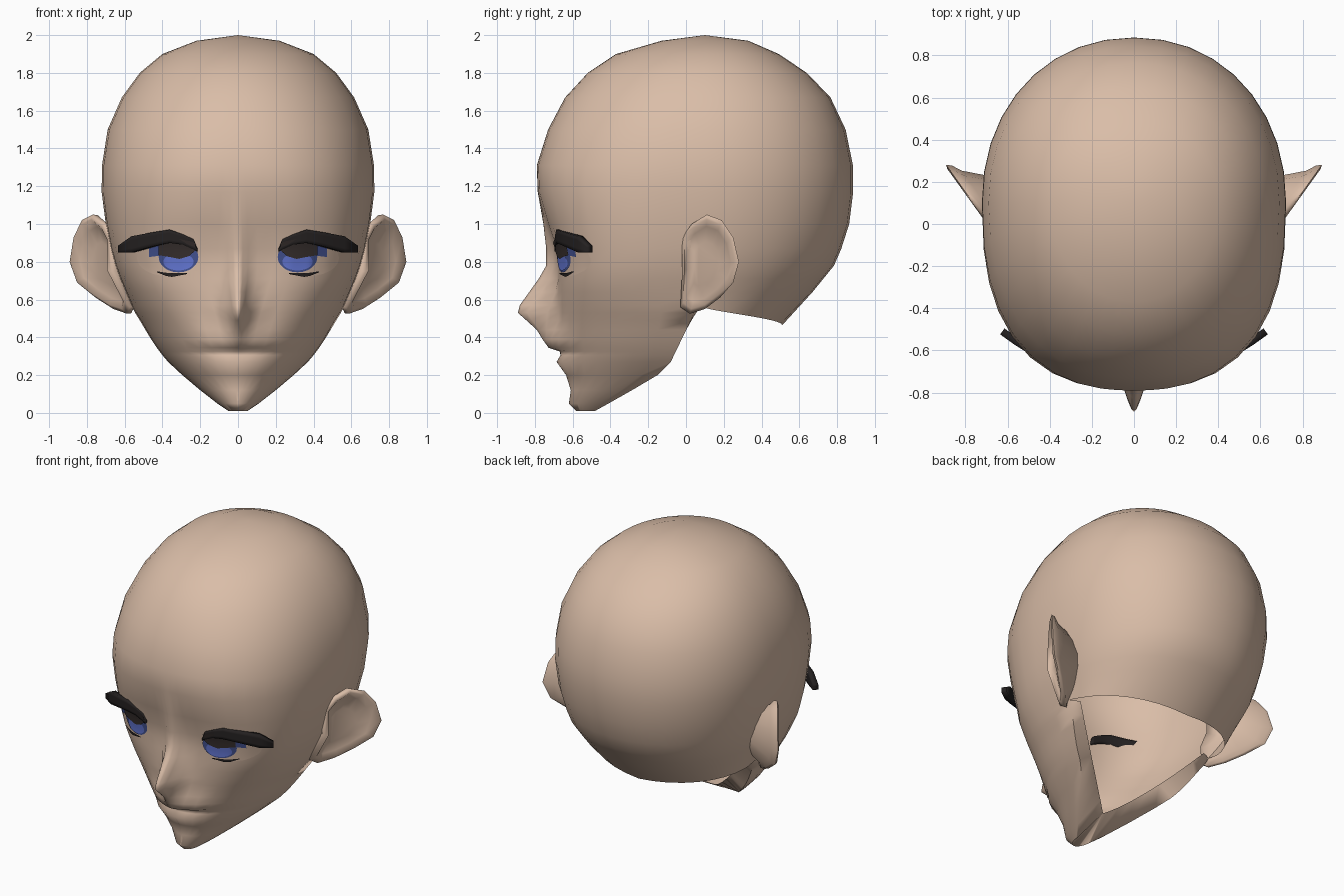
import bpy, bmesh, math
from mathutils import Vector
from mathutils.bvhtree import BVHTree

cube = bpy.data.objects.get("Cube")
if cube:
    bpy.data.objects.remove(cube, do_unlink=True)


def material(name, colour):
    mat = bpy.data.materials.new(name)
    mat.use_nodes = True
    mat.diffuse_color = (*colour, 1)
    mat.node_tree.nodes["Principled BSDF"].inputs["Base Color"].default_value = (*colour, 1)
    return mat


skin = material("skin", (0.70, 0.51, 0.39))
lash_black = material("lash_black", (0.018, 0.015, 0.015))
pupil_brown = material("pupil_brown", (0.04, 0.03, 0.028))
iris_dark = material("iris_dark_blue", (0.06, 0.09, 0.30))
iris_light = material("iris_light_blue", (0.13, 0.19, 0.68))


def lerp_table(table, key):
    """Linear lookup in a list of (key, value) pairs with rising keys."""
    if key <= table[0][0]:
        return table[0][1]
    for (k0, v0), (k1, v1) in zip(table, table[1:]):
        if key <= k1:
            return v0 + (v1 - v0) * (key - k0) / (k1 - k0)
    return table[-1][1]


def finish(name, bm, mat, angle=60, thickness=0):
    """Turn half a bmesh into a mirrored, smooth shaded object."""
    mesh = bpy.data.meshes.new(name)
    bm.to_mesh(mesh)
    bm.free()
    mesh.materials.append(mat)
    obj = bpy.data.objects.new(name, mesh)
    bpy.context.collection.objects.link(obj)
    if thickness:
        solid = obj.modifiers.new("thickness", 'SOLIDIFY')
        solid.thickness = thickness
        solid.offset = 0
    mirror = obj.modifiers.new("mirror", 'MIRROR')
    mirror.use_clip = True
    mirror.merge_threshold = 0.002
    bpy.ops.object.select_all(action='DESELECT')
    obj.select_set(True)
    bpy.context.view_layer.objects.active = obj
    bpy.ops.object.shade_smooth_by_angle(angle=math.radians(angle))
    return obj


def add_face(bm, verts):
    unique = list(dict.fromkeys(verts))
    if len(unique) > 2:
        bm.faces.new(unique)


# Head sections: height, half width, face front without nose
SECTIONS = [
    (0.01, 0.05, -0.58), (0.05, 0.11, -0.62), (0.12, 0.2, -0.61), (0.2, 0.295, -0.635),
    (0.27, 0.37, -0.665), (0.305, 0.4, -0.66), (0.325, 0.415, -0.66), (0.345, 0.43, -0.665),
    (0.39, 0.46, -0.67), (0.44, 0.49, -0.675), (0.49, 0.52, -0.68), (0.53, 0.545, -0.68),
    (0.57, 0.565, -0.68), (0.64, 0.595, -0.68), (0.71, 0.625, -0.68), (0.78, 0.65, -0.68),
    (0.87, 0.675, -0.69), (1, 0.7, -0.735), (1.17, 0.722, -0.785), (1.31, 0.72, -0.79),
    (1.5, 0.69, -0.73), (1.67, 0.615, -0.64), (1.8, 0.52, -0.52), (1.9, 0.4, -0.37),
    (1.97, 0.22, -0.13)]
BACK = [(0.57, 0.59), (0.64, 0.67), (0.8, 0.8), (1.05, 0.88), (1.28, 0.89), (1.5, 0.845),
        (1.68, 0.76), (1.84, 0.6), (1.95, 0.4), (1.97, 0.33)]
WIDEST = [(0, -0.5), (0.1, -0.32), (0.23, -0.1), (0.52, 0.04), (1, 0.1), (2, 0.1)]
SQUARENESS = [(0, 2), (0.3, 2.1), (0.5, 2.4), (0.7, 2.9), (0.87, 2.9), (1.2, 2.5), (1.6, 2.2), (2, 2)]
NOSE = [(0.31, 0), (0.39, 0.04), (0.44, 0.09), (0.49, 0.165), (0.53, 0.21), (0.57, 0.2),
        (0.64, 0.15), (0.71, 0.1), (0.78, 0.06), (0.87, 0.05), (1, 0.02), (1.17, 0)]
LIP = [(0.2, 0), (0.27, 0.02), (0.305, 0.005), (0.325, 0), (0.345, 0.045), (0.39, 0.05), (0.49, 0)]
FRONT_ANGLES = [0, 0.5, 1.5, 4, 9, 17, 27, 38, 49, 60, 70, 80, 90]
BACK_STEPS = 9
NECK_TOP = 0.57


def arc_point(width, middle, end, power, degrees):
    a = math.radians(degrees)
    side = max(math.sin(a), 0) ** (2 / power)
    depth = max(math.cos(a), 0) ** (2 / power) if degrees < 90 else 0
    return width * side, middle + (end - middle) * depth


head = bmesh.new()
rows = []
for z, width, front in SECTIONS:
    middle = lerp_table(WIDEST, z)
    power = lerp_table(SQUARENESS, z)
    row = []
    for angle in FRONT_ANGLES:
        x, y = arc_point(width, middle, front, power, angle)
        y -= lerp_table(NOSE, z) * math.exp(-(x / 0.055) ** 2)
        y -= lerp_table(LIP, z) * math.exp(-(x / 0.18) ** 4)
        row.append(head.verts.new((x, y, z)))
    if z >= NECK_TOP:
        # back of the skull, its lowest row dropping to the nape
        for step in range(1, BACK_STEPS + 1):
            t = step / BACK_STEPS
            low = z == NECK_TOP
            x, y = arc_point(width, middle, 0.51 if low else lerp_table(BACK, z), 2.1, 90 * (1 - t))
            row.append(head.verts.new((x, y, z - 0.105 * t ** 0.7 if low else z)))
    if z <= NECK_TOP:
        # underside of the jaw, curling in to the open neck
        t = z / NECK_TOP
        rim = head.verts.new((0.5 * t ** 0.8, -0.3 + 0.38 * t ** 0.75, 0.12 + 0.45 * t))
        if z < NECK_TOP:
            row.append(rim)
        else:
            top_rim = rim
    rows.append(row)

last_front = len(FRONT_ANGLES) - 1
for lower, upper in zip(rows, rows[1:]):
    for i in range(min(len(lower), len(upper)) - 1):
        a, b, c, d = lower[i], lower[i + 1], upper[i + 1], upper[i]
        if i == last_front and len(lower) == last_front + 2 and len(upper) > len(lower):
            c = top_rim
        add_face(head, (a, b, c, d))
# crown and chin caps
crown = head.verts.new((0, 0.1, 2))
for a, b in zip(rows[-1], rows[-1][1:]):
    add_face(head, (a, b, crown))
throat = head.verts.new((0, -0.3, 0.12))
for a, b in zip(rows[0], rows[0][1:]):
    add_face(head, (b, a, throat))
for v in head.verts:
    if abs(v.co.x) < 0.003:
        v.co.x = 0
bmesh.ops.recalc_face_normals(head, faces=head.faces)
if max(head.faces, key=lambda f: f.calc_center_median().z).normal.z < 0:
    bmesh.ops.reverse_faces(head, faces=head.faces)
face_tree = BVHTree.FromBMesh(head)
finish("head", head, skin, 75)


# Ears: dished shells leaning out and back; rim given as (y, z)
RIM = [(-0.02, 0.93), (0.03, 1.0), (0.11, 1.05), (0.19, 1.02), (0.25, 0.93), (0.28, 0.8),
       (0.25, 0.69), (0.18, 0.61), (0.1, 0.55), (0.02, 0.525), (-0.03, 0.56), (-0.02, 0.75)]
ear = bmesh.new()


def ear_loop(scale, push, lean=0.72):
    loop = []
    for y, z in RIM:
        y2, z2 = 0.1 + (y - 0.1) * scale, 0.79 + (z - 0.79) * scale
        x = 0.69 + lean * y2 - max(0, 0.72 - z2) * 0.6 + push
        loop.append(ear.verts.new((x, y2, z2)))
    return loop


loops = [ear_loop(0.62, -0.13, 0.2), ear_loop(0.85, -0.055), ear_loop(0.99, -0.025), ear_loop(1, 0),
         ear_loop(0.9, 0.008), ear_loop(0.76, -0.025), ear_loop(0.45, -0.045)]
for inner, outer in zip(loops, loops[1:]):
    for i in range(len(RIM)):
        j = (i + 1) % len(RIM)
        add_face(ear, (inner[i], inner[j], outer[j], outer[i]))
add_face(ear, loops[-1])
add_face(ear, loops[0][::-1])
bmesh.ops.recalc_face_normals(ear, faces=ear.faces)
finish("ears", ear, skin, 80)


# Eye parts: strips of (x, low z, high z) laid on the face
def strip(name, columns, mat, lift, depth=None, thickness=0, cuts=4):
    bm = bmesh.new()
    grid = []
    for x, low, high in columns:
        line = []
        for k in range(cuts + 1):
            z = low + (high - low) * k / cuts
            if depth:
                y = lerp_table(depth, x)
            else:
                hit = face_tree.ray_cast(Vector((x, -2, z)), Vector((0, 1, 0)))[0]
                y = hit.y - lift
            line.append(bm.verts.new((x, y, z)))
        grid.append(line)
    for p, q in zip(grid, grid[1:]):
        for k in range(cuts):
            add_face(bm, (p[k], q[k], q[k + 1], p[k + 1]))
    return finish(name, bm, mat, 40, thickness)


def oval(cx, cz, rx, rz, top=2.0, steps=12):
    """Columns of an ellipse, cut flat above the height top."""
    out = []
    for i in range(steps + 1):
        a = math.pi * i / steps
        h = rz * math.sin(a) + 0.001
        out.append((cx - rx * math.cos(a), cz - h, max(cz - h + 0.001, min(cz + h, top))))
    return out


strip("eyeballs", oval(0.37, 0.82, 0.165, 0.095), skin, 0.004)
strip("iris_rims", oval(0.315, 0.825, 0.105, 0.08), iris_dark, 0.009)
strip("iris_corners", [(0.39, 0.835, 0.91), (0.47, 0.825, 0.9)], iris_dark, 0.009)
strip("irises", oval(0.315, 0.8, 0.08, 0.045), iris_light, 0.013)
strip("pupils", [(0.225, 0.86, 0.9), (0.26, 0.83, 0.91), (0.31, 0.815, 0.92), (0.36, 0.825, 0.92),
                 (0.42, 0.835, 0.91)], pupil_brown, 0.017)
strip("lower_lashes", [(0.27, 0.735, 0.74), (0.35, 0.72, 0.74), (0.38, 0.725, 0.742),
                       (0.43, 0.745, 0.75)], lash_black, 0.012)
strip("upper_lashes", [(0.215, 0.855, 0.87), (0.235, 0.865, 0.92), (0.29, 0.89, 0.945),
                       (0.36, 0.9, 0.97), (0.45, 0.88, 0.955), (0.555, 0.85, 0.935),
                       (0.625, 0.85, 0.885)], lash_black, 0,
      depth=[(0.21, -0.68), (0.36, -0.67), (0.45, -0.625), (0.555, -0.56), (0.625, -0.51)],
      thickness=0.035)
